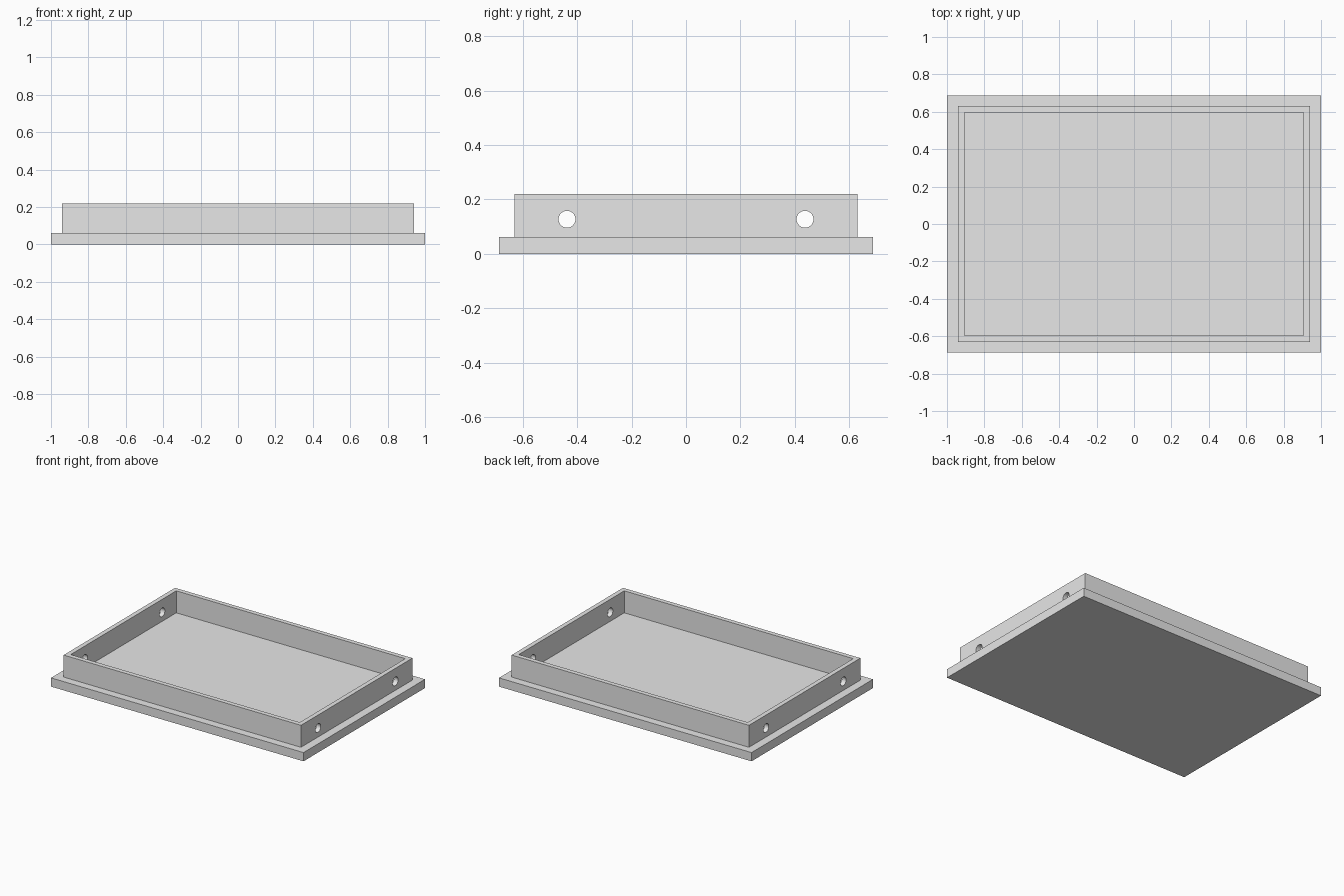
import bpy
import math

cube = bpy.data.objects.get("Cube")
if cube:
    bpy.data.objects.remove(cube, do_unlink=True)

# Overall sizes
PLATE_X, PLATE_Y, PLATE_TOP = 2.0, 1.374, 0.0625
RIM_X, RIM_Y, RIM_TOP = 1.88, 1.26, 0.22
WALL = 0.033
HOLE_Y, HOLE_Z, HOLE_RADIUS = 0.4375, 0.127, 0.031

grey = bpy.data.materials.new("light grey")
grey.use_nodes = True
colour = (0.8, 0.8, 0.8, 1)
grey.diffuse_color = colour
grey.node_tree.nodes["Principled BSDF"].inputs["Base Color"].default_value = colour


def box(name, size_x, size_y, bottom, top):
    bpy.ops.mesh.primitive_cube_add(size=1, location=(0, 0, (bottom + top) / 2))
    obj = bpy.context.object
    obj.name = name
    obj.scale = (size_x, size_y, top - bottom)
    bpy.ops.object.transform_apply(location=True, rotation=True, scale=True)
    obj.data.materials.append(grey)
    return obj


def cut(target, cutter):
    modifier = target.modifiers.new("cut", 'BOOLEAN')
    modifier.operation = 'DIFFERENCE'
    modifier.solver = 'EXACT'
    modifier.object = cutter
    bpy.ops.object.select_all(action='DESELECT')
    target.select_set(True)
    bpy.context.view_layer.objects.active = target
    bpy.ops.object.modifier_apply(modifier=modifier.name)
    bpy.data.objects.remove(cutter, do_unlink=True)


# Flanged base plate, whose top is also the tray floor
box("base_plate", PLATE_X, PLATE_Y, 0, PLATE_TOP)

# Upright rim, hollowed right through
rim = box("rim_wall", RIM_X, RIM_Y, PLATE_TOP, RIM_TOP)
cut(rim, box("pocket_cutter", RIM_X - 2 * WALL, RIM_Y - 2 * WALL, 0, RIM_TOP + 0.1))

# Round holes through both end walls
for side in (-1, 1):
    bpy.ops.mesh.primitive_cylinder_add(
        vertices=48, radius=HOLE_RADIUS, depth=PLATE_X + 0.2,
        location=(0, side * HOLE_Y, HOLE_Z), rotation=(0, math.pi / 2, 0))
    drill = bpy.context.object
    drill.name = "hole_cutter"
    drill.data.materials.append(grey)
    cut(rim, drill)

# Smooth hole bores, keep the wall edges sharp
bpy.ops.object.select_all(action='DESELECT')
rim.select_set(True)
bpy.context.view_layer.objects.active = rim
bpy.ops.object.shade_smooth_by_angle(angle=math.radians(30))
